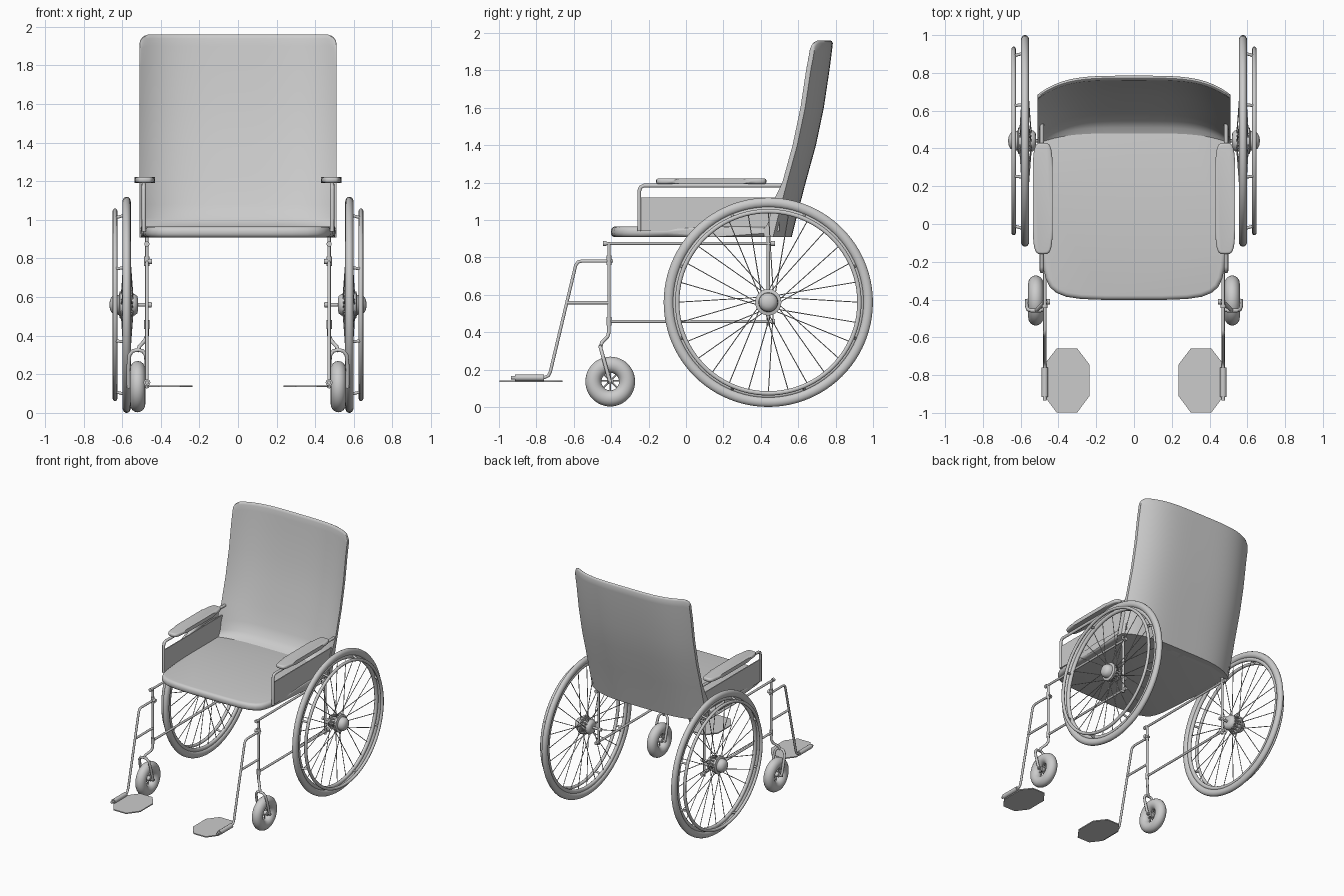
import bpy, bmesh
from math import sin, cos, pi, sqrt

if "Cube" in bpy.data.objects:
    bpy.data.objects.remove(bpy.data.objects["Cube"])

WY, WZ = 0.44, 0.56          # big wheel axle
CX, CY, CZ = 0.52, -0.405, 0.14  # caster axle


def add(name, mesh, mirror=True):
    ob = bpy.data.objects.new(name, mesh)
    bpy.context.collection.objects.link(ob)
    if mirror:
        m = ob.modifiers.new("mirror", 'MIRROR')
        m.use_mirror_merge = False
    return ob


def finish(name, bm, mirror=True):
    bmesh.ops.recalc_face_normals(bm, faces=bm.faces[:])
    me = bpy.data.meshes.new(name)
    bm.to_mesh(me)
    bm.free()
    return add(name, me, mirror)


def tube(name, paths, r, res=3):
    """Round tubes along one or more point paths."""
    cu = bpy.data.curves.new(name, 'CURVE')
    cu.dimensions = '3D'
    cu.bevel_depth, cu.bevel_resolution, cu.use_fill_caps = r, res, True
    for pts in paths:
        sp = cu.splines.new('POLY')
        sp.points.add(len(pts) - 1)
        for p, co in zip(sp.points, pts):
            p.co = (*co, 1)
    tmp = bpy.data.objects.new(name, cu)
    bpy.context.collection.objects.link(tmp)
    dg = bpy.context.evaluated_depsgraph_get()
    me = bpy.data.meshes.new_from_object(tmp.evaluated_get(dg))
    bpy.data.objects.remove(tmp)
    return add(name, me)


def lathe(name, prof, y, z, n=64, closed=False):
    """Revolve (x, radius) profile around an x-parallel axle."""
    bm = bmesh.new()
    rings = [[bm.verts.new((x, y + r * cos(2 * pi * i / n), z + r * sin(2 * pi * i / n)))
              for i in range(n)] for x, r in prof]
    if closed:
        rings.append(rings[0])
    for a, b in zip(rings, rings[1:]):
        for i in range(n):
            j = (i + 1) % n
            bm.faces.new((a[i], a[j], b[j], b[i]))
    if not closed:
        bm.faces.new(rings[0])
        bm.faces.new(rings[-1])
    return finish(name, bm)


def ellipse(x, r, hw, hr, n=12):
    return [(x + hw * cos(2 * pi * i / n), r + hr * sin(2 * pi * i / n)) for i in range(n)]


def slab(name, outline, z0, z1, bev=0, mirror=True):
    """Extruded outline with rounded rims."""
    bm = bmesh.new()
    f = bm.faces.new([bm.verts.new((x, y, z0)) for x, y in outline])
    up = bmesh.ops.extrude_face_region(bm, geom=[f])['geom']
    for v in up:
        if isinstance(v, bmesh.types.BMVert):
            v.co.z = z1
    if bev:
        rim = [e for e in bm.edges if abs(e.verts[0].co.z - e.verts[1].co.z) < 1e-5]
        bmesh.ops.bevel(bm, geom=rim, offset=bev, segments=4, profile=0.5, affect='EDGES')
    return finish(name, bm, mirror)


# Seat cushion
half = [(0.15, -0.402), (0.28, -0.397), (0.36, -0.385), (0.41, -0.365), (0.445, -0.335),
        (0.467, -0.29), (0.48, -0.23), (0.492, -0.1), (0.503, 0.15), (0.507, 0.46),
        (0.46, 0.5), (0.3, 0.54)]
slab("seat", half + [(-x, y) for x, y in reversed(half)], 0.908, 0.965, 0.024, False)

# Curved backrest: closed side section swept across x
rear = [(0.565, 0.908), (0.588, 1.0), (0.64, 1.2), (0.695, 1.4), (0.737, 1.6), (0.767, 1.8),
        (0.78, 1.9), (0.785, 1.945)]
top = [(0.78, 1.956), (0.773, 1.96), (0.765, 1.955)]
front = [(0.76, 1.94), (0.755, 1.9), (0.742, 1.8), (0.712, 1.6), (0.67, 1.4), (0.615, 1.2),
         (0.58, 1.08), (0.55, 1.01), (0.51, 0.975), (0.45, 0.955), (0.45, 0.908)]
bm = bmesh.new()
N, rings = 48, []
for i in range(N + 1):
    t = sin(pi / 2 * (2 * i / N - 1))
    a = abs(t)
    edge = max(0, a * 0.51 - 0.46) / 0.05
    cut = 0.05 * (1 - sqrt(max(0, 1 - edge * edge)))
    ring = []
    for y, z in rear + top + front:
        if z < 1.1 and (y, z) in front:
            y += (0.545 - y) * a ** 4 * 0.7
        k = max(0, (z - 1.8) / 0.16)
        ring.append(bm.verts.new((0.51 * t, y - 0.1 * a ** 4, z - cut * k)))
    rings.append(ring)
for p, q in zip(rings, rings[1:]):
    for i in range(len(p)):
        j = (i + 1) % len(p)
        bm.faces.new((p[i], p[j], q[j], q[i]))
bm.faces.new(rings[0])
bm.faces.new(rings[-1])
finish("backrest", bm, False)

# Armrests: pad, bent tube and side panel
pad = []
for i in range(32):
    c, s = cos(2 * pi * i / 32), sin(2 * pi * i / 32)
    sg = lambda v, e: (1 if v > 0 else -1) * abs(v) ** e
    pad.append((0.483 + 0.053 * sg(c, 0.5), 0.135 + 0.295 * sg(s, 0.35)))
slab("arm_pad", pad, 1.192, 1.222, 0.012)
ax = 0.488
tube("arm_tube", [[(ax, -0.25, 0.94), (ax, -0.25, 1.155), (ax, -0.243, 1.175),
                   (ax, -0.225, 1.184), (ax, 0.53, 1.184)]], 0.011)
slab("side_panel", [(0.484, -0.25), (0.492, -0.25), (0.492, 0.5), (0.484, 0.5)], 0.94, 1.12)

# Side frame
fx = 0.472
tube("side_frame", [[(fx, -0.44, 0.875), (fx, 0.47, 0.875)],
                    [(fx, -0.42, 0.458), (fx, 0.47, 0.458)],
                    [(fx, -0.412, 0.4), (fx, -0.412, 0.88)],
                    [(fx, 0.44, 0.435), (fx, 0.44, 0.92)]], 0.009)
tube("frame_clamp", [[(fx, -0.412, 0.76), (fx, -0.412, 0.81)],
                     [(fx, -0.412, 0.435), (fx, -0.412, 0.48)],
                     [(fx, -0.445, 0.875), (fx, -0.425, 0.875)],
                     [(fx, 0.455, 0.875), (fx, 0.475, 0.875)],
                     [(fx, 0.455, 0.458), (fx, 0.475, 0.458)],
                     [(0.445, -0.412, 0.785), (fx, -0.412, 0.785)],
                     [(0.447, WY, WZ), (0.465, WY, WZ)]], 0.014)

# Footrest hanger, brace, sleeve and octagonal plate
tube("footrest_hanger", [[(fx, -0.39, 0.78), (fx, -0.56, 0.78), (fx, -0.578, 0.775),
                          (fx, -0.59, 0.757), (fx, -0.725, 0.19), (fx, -0.735, 0.168),
                          (fx, -0.755, 0.158), (fx, -0.8, 0.158)],
                         [(fx, -0.412, 0.558), (fx, -0.635, 0.558)]], 0.009)
tube("footrest_sleeve", [[(fx, -0.76, 0.157), (fx, -0.915, 0.157)]], 0.018)
tube("footrest_pin", [[(fx, -0.9, 0.157), (fx, -0.935, 0.157)]], 0.01)
slab("foot_plate", [(0.3, -0.66), (0.41, -0.66), (0.468, -0.735), (0.468, -0.92), (0.41, -0.997),
                    (0.3, -0.997), (0.235, -0.91), (0.235, -0.745)], 0.134, 0.142)

# Rear wheel: tyre, push rim with pegs, hub, spokes
wx = 0.577
lathe("rear_tyre", ellipse(wx, 0.533, 0.022, 0.027, 14), WY, WZ, 96, True)
lathe("rear_rim", ellipse(wx, 0.498, 0.014, 0.016, 10), WY, WZ, 96, True)
lathe("push_rim", ellipse(0.637, 0.487, 0.012, 0.012, 10), WY, WZ, 96, True)
ang = lambda a, r, x: (x, WY + r * cos(a), WZ + r * sin(a))
tube("push_rim_peg", [[ang(pi / 8 + k * pi / 4, 0.505, wx), ang(pi / 8 + k * pi / 4, 0.487, 0.637)]
                      for k in range(8)], 0.008)
lathe("rear_hub", [(0.518, 0.03), (0.522, 0.045), (0.535, 0.055), (0.548, 0.058), (0.552, 0.045),
                   (0.59, 0.045), (0.595, 0.07), (0.612, 0.07), (0.617, 0.052), (0.64, 0.05),
                   (0.655, 0.04), (0.663, 0.025), (0.666, 0.008)], WY, WZ, 32)
tube("rear_axle", [[(0.445, WY, WZ), (0.53, WY, WZ)]], 0.009)
spokes = []
for k in range(28):
    a = 2 * pi * k / 28
    spokes.append([ang(a + (0.5 if k % 4 < 2 else -0.5), 0.055, 0.545 if k % 2 else 0.604),
                   ang(a, 0.49, wx)])
tube("rear_spokes", spokes, 0.0028, 1)
tube("hub_ribs", [[ang(k * pi / 8, 0.05, 0.55), ang(k * pi / 8, 0.066, 0.597)]
                  for k in range(16)], 0.005, 1)

# Caster: tyre, hub, spokes, fork and stem
lathe("caster_tyre", ellipse(CX, 0.09, 0.04, 0.043, 16), CY, CZ - 0.004, 48, True)
lathe("caster_hub", [(0.49, 0.012), (0.493, 0.018), (0.547, 0.018), (0.55, 0.012)], CY, CZ, 16)
tube("caster_spokes", [[(CX, CY, CZ), (CX, CY + 0.055 * cos(k * pi / 4), CZ + 0.055 * sin(k * pi / 4))]
                       for k in range(8)], 0.005, 1)
tube("caster_axle", [[(0.462, CY, CZ), (0.578, CY, CZ)]], 0.008)
fork = [[(CX, -0.458, 0.325), (CX + s * 0.025, -0.458, 0.322), (CX + s * 0.042, -0.452, 0.3),
         (CX + s * 0.047, -0.437, 0.245), (CX + s * 0.047, CY, 0.13)] for s in (1, -1)]
tube("caster_fork", fork, 0.01)
tube("caster_stem", [[(fx, -0.412, 0.45), (fx, -0.412, 0.4), (0.482, -0.42, 0.375),
                      (0.51, -0.45, 0.345), (CX, -0.458, 0.318)]], 0.01)

# Smooth shading with sharp creases
bpy.ops.object.select_all(action='DESELECT')
for ob in bpy.context.collection.objects:
    ob.select_set(True)
    bpy.context.view_layer.objects.active = ob
bpy.ops.object.shade_smooth_by_angle(angle=0.7)
